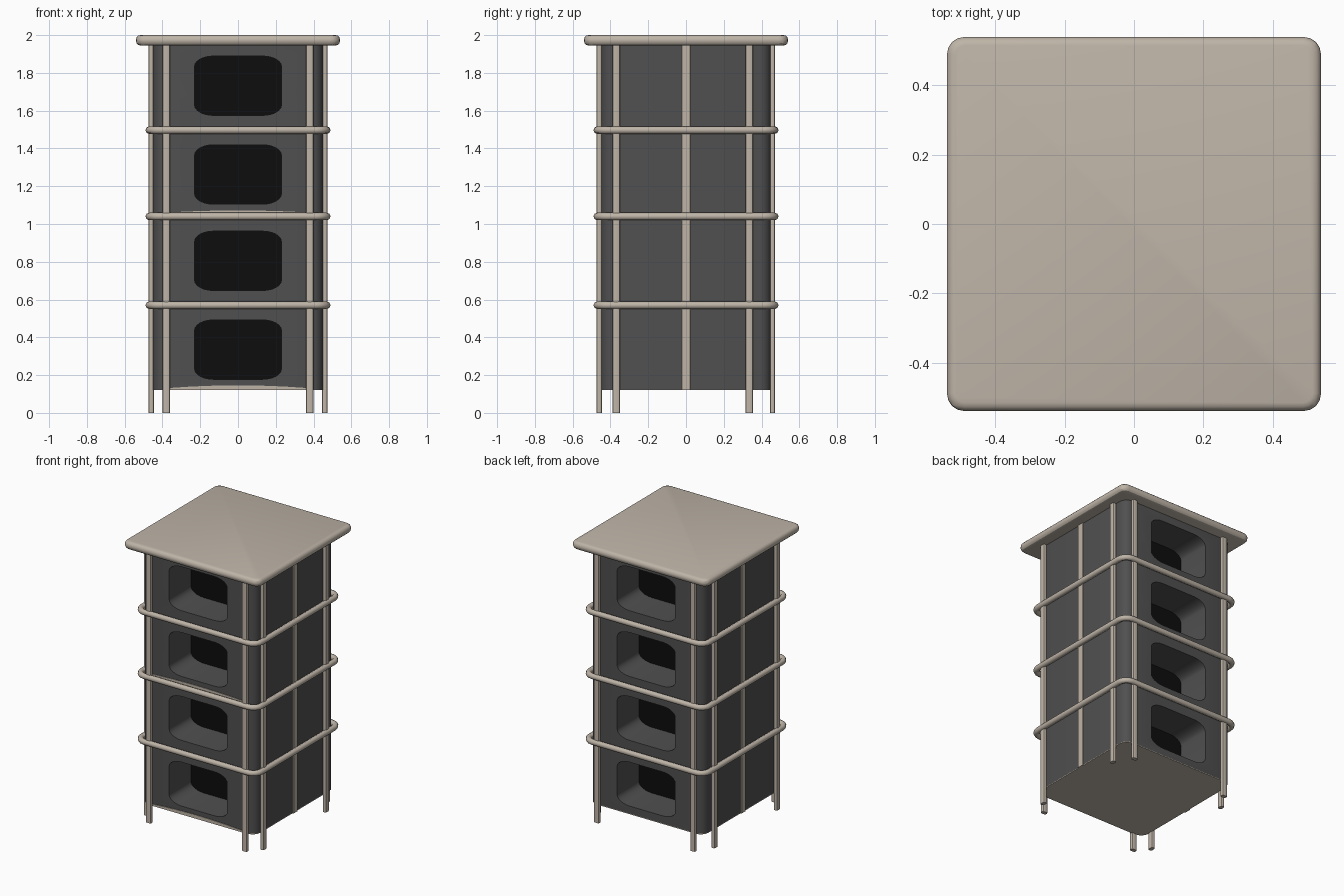
import bpy, bmesh, math
from mathutils import Vector

if "Cube" in bpy.data.objects:
    bpy.data.objects.remove(bpy.data.objects["Cube"])


def material(name, rgb):
    m = bpy.data.materials.new(name)
    m.diffuse_color = (*rgb, 1)
    m.use_nodes = True
    m.node_tree.nodes["Principled BSDF"].inputs["Base Color"].default_value = m.diffuse_color
    return m


BEIGE = material("beige", (0.52, 0.46, 0.39))
DARK = material("dark_grey", (0.08, 0.08, 0.08))
BLACK = material("black", (0.004, 0.004, 0.004))


def outline(hx, hy, rx, ry, seg):
    """Rounded rectangle as a counter-clockwise list of 2D points."""
    pts = []
    for k, (sx, sy) in enumerate([(1, 1), (-1, 1), (-1, -1), (1, -1)]):
        for i in range(seg + 1):
            a = math.pi / 2 * (k + i / seg)
            pts.append((sx * (hx - rx) + rx * math.cos(a),
                        sy * (hy - ry) + ry * math.sin(a)))
    return pts


def prism(name, pts, start, depth, mat, bevel=0, segments=2):
    """Extrude 3D outline points made by start(u, v) along a depth vector."""
    bm = bmesh.new()
    face = bm.faces.new([bm.verts.new(start(u, v)) for u, v in pts])
    ext = bmesh.ops.extrude_face_region(bm, geom=[face])
    moved = [g for g in ext["geom"] if isinstance(g, bmesh.types.BMVert)]
    bmesh.ops.translate(bm, verts=moved, vec=Vector(depth))
    bmesh.ops.recalc_face_normals(bm, faces=bm.faces)
    if bevel:
        caps = [f for f in bm.faces if len(f.verts) == len(pts)]
        edges = list({e for f in caps for e in f.edges})
        bmesh.ops.bevel(bm, geom=edges, offset=bevel, segments=segments,
                        profile=0.5, affect='EDGES', clamp_overlap=True)
    me = bpy.data.meshes.new(name)
    bm.to_mesh(me)
    bm.free()
    ob = bpy.data.objects.new(name, me)
    bpy.context.collection.objects.link(ob)
    me.materials.append(mat)
    return ob


def smooth(ob, angle=30):
    bpy.ops.object.select_all(action='DESELECT')
    ob.select_set(True)
    bpy.context.view_layer.objects.active = ob
    bpy.ops.object.shade_smooth_by_angle(angle=math.radians(angle))


# Cabinet body with rounded vertical corners
body = prism("cabinet_body", outline(0.45, 0.45, 0.06, 0.06, 4),
             lambda u, v: (u, v, 0.125), (0, 0, 1.825), DARK)
prism("bottom_plate", outline(0.45, 0.45, 0.06, 0.06, 4),
      lambda u, v: (u, v, 0.12), (0, 0, 0.005), BEIGE)

# Recessed openings, front and back, each with a black back panel
hole = outline(0.23, 0.157, 0.10, 0.055, 6)
cutters = []
for n, zc in enumerate((0.335, 0.805, 1.262, 1.732)):
    for side, s in (("front", -1), ("back", 1)):
        cut = prism(f"cutter_{side}_{n}", hole,
                    lambda u, v: (u, s * 0.20, zc + v), (0, s * 0.35, 0), DARK)
        cut.hide_render = True
        cutters.append(cut)
        prism(f"{side}_opening_panel_{n}", hole,
              lambda u, v: (u, s * 0.199, zc + v), (0, s * 0.004, 0), BLACK)
for cut in cutters:
    mod = body.modifiers.new("opening", 'BOOLEAN')
    mod.operation = 'DIFFERENCE'
    mod.solver = 'EXACT'
    mod.object = cut
bpy.context.view_layer.objects.active = body
body.select_set(True)
for mod in list(body.modifiers):
    bpy.ops.object.modifier_apply(modifier=mod.name)
for cut in cutters:
    bpy.data.objects.remove(cut)
smooth(body)

# Top slab
smooth(prism("top_slab", outline(0.54, 0.54, 0.05, 0.05, 4),
             lambda u, v: (u, v, 1.945), (0, 0, 0.055), BEIGE, 0.024, 3))

# Horizontal rails around the body
for n, z in enumerate((0.57, 1.04, 1.497)):
    cu = bpy.data.curves.new("rail", 'CURVE')
    cu.dimensions = '3D'
    cu.bevel_depth = 0.02
    cu.bevel_resolution = 2
    pts = outline(0.47, 0.47, 0.06, 0.06, 4)
    sp = cu.splines.new('POLY')
    sp.points.add(len(pts) - 1)
    for p, (x, y) in zip(sp.points, pts):
        p.co = (x, y, z, 1)
    sp.use_cyclic_u = True
    rail = bpy.data.objects.new(f"rail_{n}", cu)
    bpy.context.collection.objects.link(rail)
    cu.materials.append(BEIGE)
    bpy.ops.object.select_all(action='DESELECT')
    rail.select_set(True)
    bpy.context.view_layer.objects.active = rail
    bpy.ops.object.convert(target='MESH')
    smooth(bpy.context.object, 50)

# Posts that run down to the floor as legs
across, along = outline(0.02, 0.014, 0.01, 0.008, 2), outline(0.014, 0.02, 0.008, 0.01, 2)
for s in (-1, 1):
    side = "left" if s < 0 else "right"
    for end, y in (("front", -0.46), ("back", 0.458)):
        smooth(prism(f"{end}_{side}_post", across,
                     lambda u, v: (s * 0.38 + u, y + v, 0), (0, 0, 1.95), BEIGE))
    for end, y in (("front", -0.37), ("back", 0.335)):
        smooth(prism(f"{side}_side_{end}_post", along,
                     lambda u, v: (s * 0.46 + u, y + v, 0), (0, 0, 1.95), BEIGE))
    # Flat middle strip on each side
    prism(f"{side}_middle_strip", outline(0.008, 0.025, 0.003, 0.003, 1),
          lambda u, v: (s * 0.449 + u, v, 0.12), (0, 0, 1.83), BEIGE)

# Thin arched trim strips on the front
for n, (z, h) in enumerate(((0.12, 0.026), (1.05, 0.022))):
    arc = [(-0.37, 0), (0.37, 0)]
    for i in range(9):
        x = 0.36 - 0.09 * i
        arc.append((x, 0.012 + (h - 0.012) * (1 - (x / 0.36) ** 2)))
    prism(f"front_trim_{n}", arc, lambda u, v: (u, -0.454, z + v),
          (0, 0.01, 0), BEIGE)
